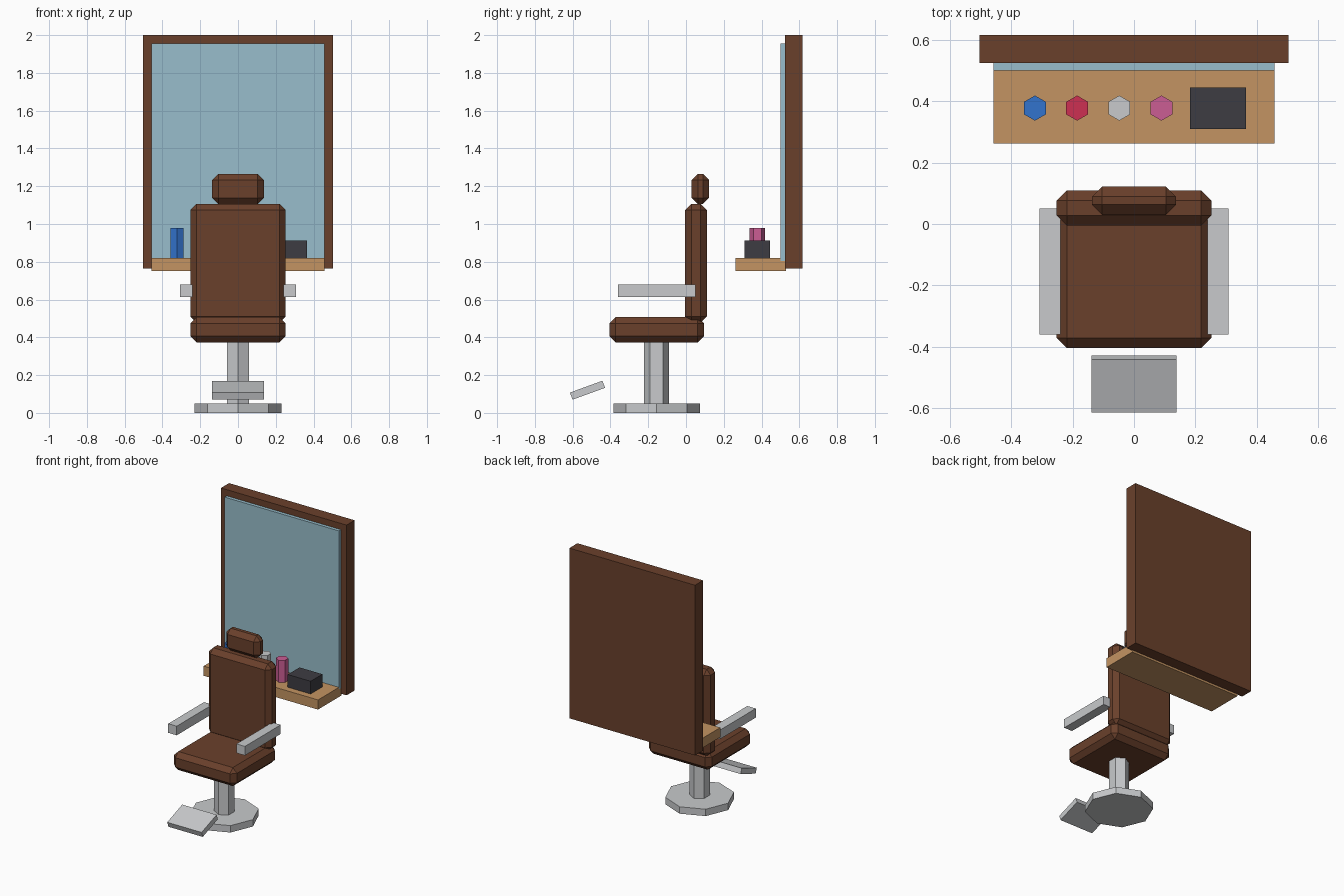
import bpy
import math

cube = bpy.data.objects.get("Cube")
if cube:
    bpy.data.objects.remove(cube, do_unlink=True)


def material(name, r, g, b):
    """Flat material from 0-255 sRGB values."""
    lin = [((c / 255 + 0.055) / 1.055) ** 2.4 for c in (r, g, b)] + [1.0]
    mat = bpy.data.materials.new(name)
    mat.use_nodes = True
    mat.diffuse_color = lin
    mat.node_tree.nodes["Principled BSDF"].inputs["Base Color"].default_value = lin
    return mat


brown = material("dark brown", 106, 64, 43)
wood = material("light wood", 196, 148, 98)
glass = material("mirror blue", 152, 190, 204)
metal = material("pale metal", 200, 202, 204)
black = material("charcoal", 61, 60, 66)
blue = material("bottle blue", 50, 115, 205)
red = material("bottle red", 205, 48, 82)
pink = material("bottle pink", 203, 93, 148)


def finish(name, mat):
    obj = bpy.context.object
    obj.name = obj.data.name = name
    obj.data.materials.append(mat)
    return obj


def box(name, mat, x, y, z, bevel=0.0):
    """Box spanning the given (min, max) ranges, with optional chamfered edges."""
    spans = (x, y, z)
    bpy.ops.mesh.primitive_cube_add(size=1, location=[(a + b) / 2 for a, b in spans])
    obj = finish(name, mat)
    obj.scale = [b - a for a, b in spans]
    bpy.ops.object.transform_apply(location=False, rotation=False, scale=True)
    if bevel:
        mod = obj.modifiers.new("chamfer", "BEVEL")
        mod.width = bevel
        mod.segments = 1
    return obj


def prism(name, mat, sides, radius, x, y, z):
    """Upright low-poly cylinder spanning z = (bottom, top)."""
    bpy.ops.mesh.primitive_cylinder_add(vertices=sides, radius=radius, depth=z[1] - z[0],
                                        location=(x, y, (z[0] + z[1]) / 2))
    return finish(name, mat)


# Chair stand
prism("chair_base", metal, 8, 0.229, 0, -0.156, (0, 0.05))
prism("chair_column", metal, 6, 0.067, 0, -0.156, (0.045, 0.39))

# Chamfered cushions
box("seat", brown, (-0.252, 0.252), (-0.405, 0.095), (0.373, 0.507), 0.033)
box("backrest", brown, (-0.252, 0.252), (-0.005, 0.11), (0.477, 1.107), 0.033)
box("headrest", brown, (-0.137, 0.137), (0.03, 0.122), (1.105, 1.266), 0.033)

# Armrests
for side, name in ((1, "left_armrest"), (-1, "right_armrest")):
    box(name, metal, sorted((side * 0.24, side * 0.308)), (-0.36, 0.05), (0.614, 0.68))

# Tilted footrest
footrest = box("footrest", metal, (-0.138, 0.138), (-0.613, -0.43), (0.1, 0.14))
footrest.rotation_euler.x = math.radians(20)

# Wall mirror and shelf
box("mirror_frame", brown, (-0.504, 0.504), (0.525, 0.617), (0.765, 2.0))
box("mirror_glass", glass, (-0.459, 0.459), (0.501, 0.54), (0.805, 1.955))
box("shelf", wood, (-0.459, 0.459), (0.262, 0.53), (0.75, 0.82))

# Items on the shelf
for i, (colour, mat) in enumerate((("blue", blue), ("red", red), ("pale", metal), ("pink", pink))):
    prism(colour + "_bottle", mat, 6, 0.041, -0.323 + 0.1375 * i, 0.378, (0.82, 0.98))
box("tool_box", black, (0.182, 0.366), (0.31, 0.445), (0.82, 0.912))
